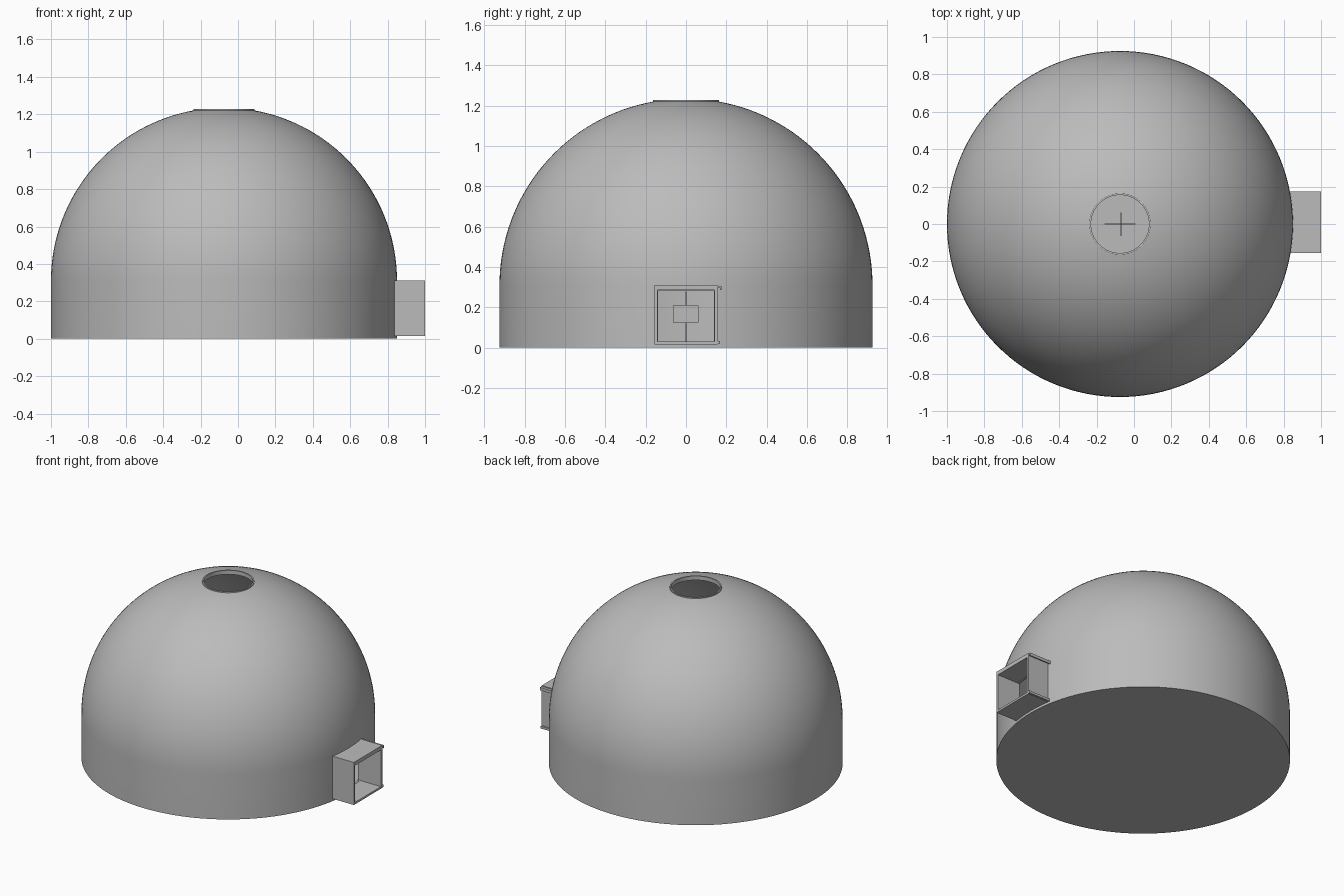
import bpy, bmesh, math
from mathutils import Vector, Matrix

default = bpy.data.objects.get("Cube")
if default:
    bpy.data.objects.remove(default, do_unlink=True)

CX = -0.075      # dome axis
R = 0.925        # outer radius
WALL = 0.015
SPRING = 0.31    # height where the dome starts
FLOOR = 0.02
HOLE = 0.155

grey = bpy.data.materials.new("plain grey")
grey.use_nodes = True
grey.diffuse_color = (0.5, 0.5, 0.5, 1)
grey.node_tree.nodes["Principled BSDF"].inputs["Base Color"].default_value = (0.5, 0.5, 0.5, 1)


def finish(name, bm):
    bmesh.ops.recalc_face_normals(bm, faces=bm.faces)
    mesh = bpy.data.meshes.new(name)
    bm.to_mesh(mesh)
    bm.free()
    mesh.materials.append(grey)
    obj = bpy.data.objects.new(name, mesh)
    bpy.context.collection.objects.link(obj)
    return obj


def box(name, x, y, z):
    bm = bmesh.new()
    bmesh.ops.create_cube(bm, size=1)
    for v in bm.verts:
        v.co = Vector([a + (b - a) * (c + 0.5) for (a, b), c in zip((x, y, z), v.co)])
    return finish(name, bm)


def lathe(name, profile, steps):
    bm = bmesh.new()
    verts = [bm.verts.new((CX + r, 0, z)) for r, z in profile]
    edges = [bm.edges.new(pair) for pair in zip(verts, verts[1:])]
    bmesh.ops.spin(bm, geom=verts + edges, cent=(CX, 0, 0), axis=(0, 0, 1),
                   angle=math.tau, steps=steps)
    bmesh.ops.remove_doubles(bm, verts=bm.verts, dist=0.0001)
    return finish(name, bm)


def smooth(obj):
    bpy.ops.object.select_all(action='DESELECT')
    obj.select_set(True)
    bpy.context.view_layer.objects.active = obj
    bpy.ops.object.shade_smooth_by_angle(angle=math.radians(30))


def arc(radius, r_end, n=32):
    """Points from the springing line up to the rim of the roof opening."""
    top = math.acos(r_end / radius)
    return [(radius * math.cos(top * i / n), SPRING + radius * math.sin(top * i / n))
            for i in range(n + 1)]


# Hollow dome on a low drum, with a solid floor
outer = arc(R, HOLE)
inner = arc(R - WALL, HOLE)[::-1]
shell = lathe("dome_shell", [(0, 0), (R, 0), (R, FLOOR)] + outer + inner
              + [(R - WALL, FLOOR), (0, FLOOR)], 128)

# Doorway cut through the drum wall
cutter = box("doorway_cutter", (0.7, 1.1), (-0.14, 0.14), (0.032, 0.283))
cutter.hide_render = True
cut = shell.modifiers.new("doorway", 'BOOLEAN')
cut.operation = 'DIFFERENCE'
cut.solver = 'EXACT'
cut.object = cutter
bpy.context.view_layer.objects.active = shell
bpy.ops.object.modifier_apply(modifier=cut.name)
bpy.data.objects.remove(cutter, do_unlink=True)
smooth(shell)

# Raised collar around the roof opening
collar = lathe("roof_collar", [(HOLE, 1.2), (0.164, 1.2), (0.164, 1.228),
                               (HOLE, 1.228), (HOLE, 1.2)], 64)
smooth(collar)

# Square entrance tunnel
DEPTH = (0.832, 1.0)
for side, s in (("left", 1), ("right", -1)):
    box("tunnel_wall_" + side, DEPTH, sorted((s * 0.142, s * 0.156)), (0.016, 0.312))
box("tunnel_roof", DEPTH, (-0.142, 0.142), (0.285, 0.312))
box("tunnel_floor", DEPTH, (-0.142, 0.142), (0.016, 0.03))

# Rails along the back wall of the tunnel
box("upper_rail", DEPTH, (0.156, 0.175), (0.298, 0.306))
box("upper_rail_lip", DEPTH, (0.168, 0.175), (0.286, 0.298))
box("lower_rail", DEPTH, (0.156, 0.168), (0.018, 0.034))

# Sign stand in the middle of the floor
lathe("stand_base", [(0, FLOOR), (0.033, FLOOR), (0.033, 0.026), (0, 0.026)], 32)
lathe("stand_pole", [(0, FLOOR), (0.003, FLOOR), (0.003, 0.28), (0, 0.28)], 12)
box("sign_plate", (CX + 0.003, CX + 0.008), (-0.064, 0.062), (0.125, 0.21))
box("cross_board", (CX - 0.083, CX + 0.083), (-0.003, 0.003), (0.24, 0.28))
